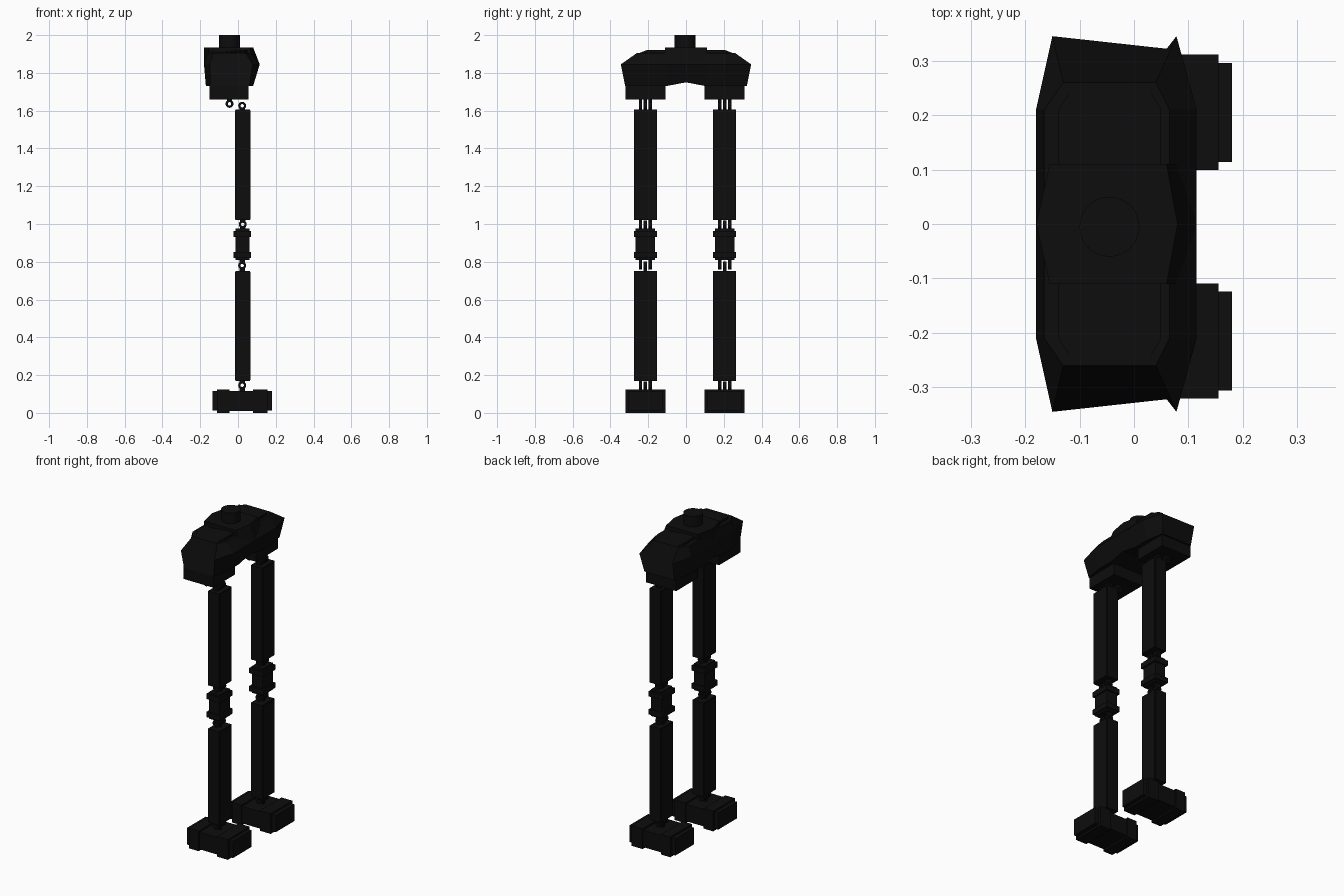
import bpy, bmesh, math
from mathutils import Matrix

cube = bpy.data.objects.get("Cube")
if cube:
    bpy.data.objects.remove(cube, do_unlink=True)

black = bpy.data.materials.new("black plastic")
black.use_nodes = True
COLOUR = (0.004, 0.004, 0.004, 1)
black.diffuse_color = COLOUR
bsdf = next(n for n in black.node_tree.nodes if n.type == 'BSDF_PRINCIPLED')
bsdf.inputs["Base Color"].default_value = COLOUR


def finish(name, bm, smooth=False):
    bmesh.ops.recalc_face_normals(bm, faces=bm.faces)
    mesh = bpy.data.meshes.new(name)
    bm.to_mesh(mesh)
    bm.free()
    mesh.materials.append(black)
    obj = bpy.data.objects.new(name, mesh)
    bpy.context.collection.objects.link(obj)
    if smooth:
        bpy.ops.object.select_all(action='DESELECT')
        obj.select_set(True)
        bpy.context.view_layer.objects.active = obj
        bpy.ops.object.shade_smooth_by_angle(angle=math.radians(40))
    return obj


def add_box(bm, x, y, z):
    size = Matrix.Diagonal((x[1] - x[0], y[1] - y[0], z[1] - z[0], 1))
    centre = Matrix.Translation((sum(x) / 2, sum(y) / 2, sum(z) / 2))
    bmesh.ops.create_cube(bm, size=1, matrix=centre @ size)


def boxes(name, *parts):
    bm = bmesh.new()
    for part in parts:
        add_box(bm, *part)
    return finish(name, bm)


def loft(name, rings):
    """Skin closed rings of points and cap both ends."""
    bm = bmesh.new()
    rows = [[bm.verts.new(p) for p in ring] for ring in rings]
    n = len(rows[0])
    for a, b in zip(rows, rows[1:]):
        for i in range(n):
            j = (i + 1) % n
            bm.faces.new((a[i], a[j], b[j], b[i]))
    bm.faces.new(rows[0])
    bm.faces.new(rows[-1])
    return finish(name, bm)


def eyelet(bm, x, y, z, width, outer=0.021, inner=0.009, n=20):
    """Ring with a hole along y."""
    rows = []
    for r, side in ((outer, -1), (outer, 1), (inner, 1), (inner, -1)):
        rows.append([bm.verts.new((x + r * math.cos(2 * math.pi * i / n),
                                   y + side * width / 2,
                                   z + r * math.sin(2 * math.pi * i / n)))
                     for i in range(n)])
    for k in range(4):
        a, b = rows[k], rows[(k + 1) % 4]
        for i in range(n):
            j = (i + 1) % n
            bm.faces.new((a[i], a[j], b[j], b[i]))


def hinge(name, x, y, z, low, high, offsets):
    """Eyelets with lugs running to the neighbouring parts."""
    bm = bmesh.new()
    for off in offsets:
        eyelet(bm, x, y + off, z, 0.018)
        span = (y + off - 0.009, y + off + 0.009)
        if low is not None and (off == 0 or high is None):
            add_box(bm, (x - 0.014, x + 0.014), span, (low, z - 0.011))
        if high is not None and (off != 0 or low is None):
            add_box(bm, (x - 0.014, x + 0.014), span, (z + 0.011, high))
    return finish(name, bm, smooth=True)


# Hip shell: end ring, shoulder ring and arched middle, mirrored in y
end_x = (-0.145, -0.15, -0.13, 0.04, 0.078, 0.06)
full_x = (-0.17, -0.18, -0.165, 0.065, 0.115, 0.08)
heights = (1.73, 1.845, 1.905, 1.905, 1.845, 1.73)
end_y = (0.322, 0.345, 0.26, 0.26, 0.345, 0.322)


def shell_ring(xs, ys, arch=0.0):
    zs = [h + (arch if h == heights[0] else 0) for h in heights]
    return list(zip(xs, ys, zs))


def mirrored(ring):
    return [(x, -y, z) for x, y, z in ring]


half = [shell_ring(end_x, end_y),
        shell_ring(full_x, (0.21,) * 6),
        shell_ring(full_x, (0.105,) * 6)]
middle = shell_ring(full_x, (0,) * 6, 0.02)
loft("hip_shell", half + [middle] + [mirrored(r) for r in reversed(half)])

# Raised roof panels and the central waist saddle
roof = [(-0.14, -0.21), (-0.105, -0.26), (0.02, -0.26), (0.05, -0.21),
        (0.05, 0.21), (0.02, 0.26), (-0.105, 0.26), (-0.14, 0.21)]
loft("roof_panel", [[(x, y, 1.89) for x, y in roof],
                    [(x, y, 1.92 if abs(y) < 0.25 else 1.9) for x, y in roof]])
saddle = [(-0.155, -0.11), (0.06, -0.11), (0.08, 0),
          (0.06, 0.11), (-0.155, 0.11), (-0.18, 0)]
loft("waist_saddle", [[(x + (0.034 if x > 0 else 0), y, 1.848) for x, y in saddle],
                      [(x, y, 1.935) for x, y in saddle]])

# Waist peg
bm = bmesh.new()
bmesh.ops.create_cone(bm, cap_ends=True, segments=32, radius1=0.055, radius2=0.055,
                      depth=0.08, matrix=Matrix.Translation((-0.045, -0.005, 1.96)))
finish("waist_peg", bm, smooth=True)

# Two identical legs
for side, y in (("right", -0.215), ("left", 0.205)):
    def wide(w):
        return (y - w, y + w)

    boxes(side + "_hip_block",
          ((-0.15, 0.055), wide(0.106), (1.66, 1.74)))
    hinge(side + "_hip_hinge", -0.045, y, 1.636, None, 1.665, (-0.026, 0, 0.026))
    hinge(side + "_thigh_hinge", 0.022, y, 1.626, 1.6, None, (-0.026, 0, 0.026))

    # Limb segments: solid core with a raised plate front and back
    for part, low, high in (("thigh", 1.02, 1.605), ("shin", 0.17, 0.752)):
        boxes(side + "_" + part,
              ((-0.012, 0.063), wide(0.061), (low, high)),
              ((-0.015, 0.067), wide(0.055), (low + 0.005, high - 0.005)))

    # Knee block with two bands
    boxes(side + "_knee",
          ((-0.012, 0.06), wide(0.052), (0.81, 0.975)),
          ((-0.024, 0.07), wide(0.061), (0.932, 0.964)),
          ((-0.024, 0.07), wide(0.061), (0.82, 0.852)))
    trio = (-0.026, 0, 0.026)
    hinge(side + "_upper_knee_hinge", 0.025, y, 0.998, 0.97, 1.025, trio)
    hinge(side + "_lower_knee_hinge", 0.022, y, 0.78, 0.747, 0.815, trio)
    hinge(side + "_ankle_hinge", 0.022, y, 0.146, 0.11, 0.175, trio)

    # Foot: core bar with a heel band and a toe band
    boxes(side + "_foot",
          ((-0.135, 0.18), wide(0.091), (0.012, 0.115)),
          ((-0.11, -0.045), wide(0.106), (0, 0.125)),
          ((-0.05, 0.085), wide(0.1), (0.01, 0.115)),
          ((0.08, 0.155), wide(0.106), (0, 0.125)))
